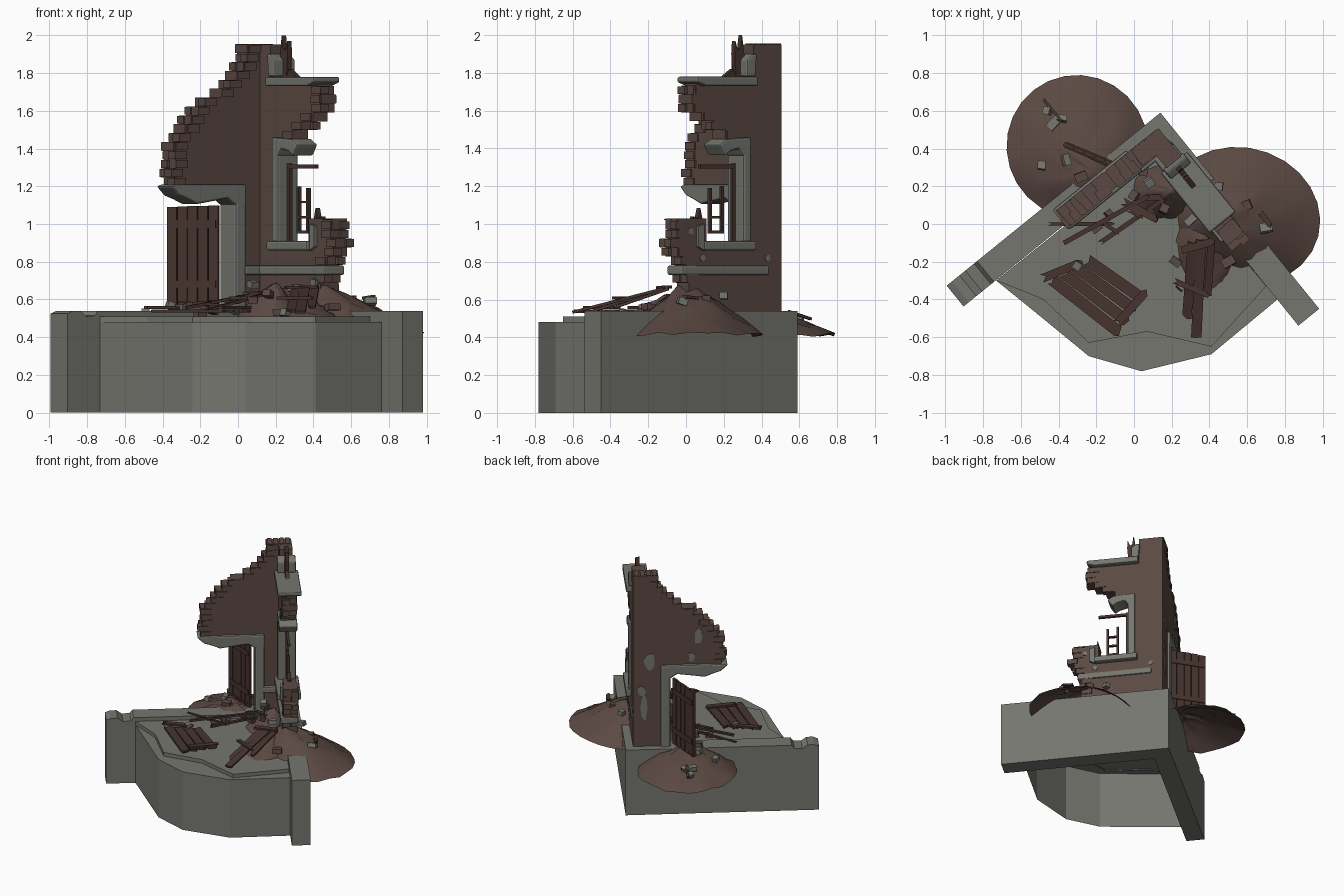
import bpy, bmesh, math, random
from mathutils import Vector, Matrix

if "Cube" in bpy.data.objects:
    bpy.data.objects.remove(bpy.data.objects["Cube"])

random.seed(4)

def material(name, col):
    m = bpy.data.materials.new(name)
    m.diffuse_color = (*col, 1)
    m.use_nodes = True
    m.node_tree.nodes["Principled BSDF"].inputs["Base Color"].default_value = m.diffuse_color
    return m

STONE = material("grey_stone", (0.18, 0.18, 0.16))
BRICK = material("brown_brick", (0.105, 0.066, 0.055))
WOOD = material("dark_wood", (0.062, 0.034, 0.028))

# Ruin frame: u runs along the left wing, v along the right wing, from the back corner
A = math.atan2(-0.629, -0.777)
RUIN = Matrix.Translation((0.14, 0.59, 0)) @ Matrix.Rotation(A, 4, 'Z')

def finish(name, bm, mat, frame=None, smooth=False, bevel=0):
    bmesh.ops.recalc_face_normals(bm, faces=bm.faces)
    me = bpy.data.meshes.new(name)
    bm.to_mesh(me)
    bm.free()
    me.materials.append(mat)
    ob = bpy.data.objects.new(name, me)
    bpy.context.collection.objects.link(ob)
    if frame:
        ob.matrix_world = frame
    if bevel:
        b = ob.modifiers.new("soft", 'BEVEL')
        b.width, b.segments = bevel, 2
    if smooth:
        for p in me.polygons:
            p.use_smooth = True
    return ob

def add_prism(bm, pts, lo, hi, place):
    """Extrude a 2D outline; place(a, b, depth) gives the 3D point."""
    n = len(pts)
    f = [bm.verts.new(place(a, b, lo)) for a, b in pts]
    g = [bm.verts.new(place(a, b, hi)) for a, b in pts]
    bm.faces.new(f)
    bm.faces.new(g[::-1])
    for i in range(n):
        j = (i + 1) % n
        bm.faces.new((f[i], f[j], g[j], g[i]))

LEFT = lambda a, z, d: (a, d, z)     # outline along u, thickness along v
RIGHT = lambda a, z, d: (d, a, z)    # outline along v, thickness along u

def prism(name, pts, lo, hi, place, mat, bevel=0):
    bm = bmesh.new()
    add_prism(bm, pts, lo, hi, place)
    return finish(name, bm, mat, RUIN, bevel=bevel)

def rect(a0, a1, z0, z1):
    return [(a0, z0), (a1, z0), (a1, z1), (a0, z1)]

def add_box(bm, mat4, size):
    bmesh.ops.create_cube(bm, size=1, matrix=mat4 @ Matrix.Diagonal((*size, 1)))

# Foundation wings
prism("left_foundation", [(0, 0), (1.457, 0), (1.457, .525), (1.42, .54), (1.37, .54), (1.33, .51),
      (1.27, .515), (1.25, .54), (0, .54)], 0, .142, LEFT, STONE)
prism("right_foundation", rect(0, 1.337, 0, .54), 0, .142, RIGHT, STONE)

# Floor platform: hollow below, outer step with a raised inner layer
def shell(name, pts, z0, z1):
    bm = bmesh.new()
    lo = [bm.verts.new((x, y, z0)) for x, y in pts]
    hi = [bm.verts.new((x, y, z1)) for x, y in pts]
    bm.faces.new(hi)
    for i in range(len(pts) - 1):
        bm.faces.new((lo[i], lo[i + 1], hi[i + 1], hi[i]))
    finish(name, bm, STONE)

shell("floor_platform", [(-.73, -.30), (-.52, -.47), (-.24, -.70), (.04, -.78), (.41, -.69), (.76, -.40),
                         (.12, .38)], 0, .48)
shell("floor_slab", [(-.73, -.30), (-.48, -.40), (-.24, -.63), (.07, -.57), (.41, -.65), (.70, -.33),
                     (.12, .38)], .47, .51)

# Brick walls with stepped broken edges
C = .047
def steps(knots, z0, z1):
    """Stair outline going up: knots are (z, reach)."""
    out, ends, z = [], [], z0
    while z < z1 - .01:
        t, zc = min(z + C, z1), z + C / 2
        for (za, ra), (zb, rb) in zip(knots, knots[1:]):
            if za <= zc <= zb:
                r = ra + (rb - ra) * (zc - za) / (zb - za)
        r += random.uniform(-.02, .01)
        out += [(r, z), (r, t)]
        ends.append((r, z, t))
        z = t
    return out, ends

ls, le = steps([(1.2, .73), (1.27, .77), (1.32, .74), (1.42, .77), (1.47, .69), (1.56, .62), (1.66, .52),
                (1.7, .41), (1.8, .32), (1.88, .25), (2, .23)], 1.2, 1.95)
prism("left_brick_wall", [(.06, .5), (.28, .5), (.28, 1.2)] + ls + [(.06, 1.95)], .06, .16, LEFT, BRICK)
ra, rea = steps([(.5, .70), (.78, .71), (.85, .76), (.91, .81), (.95, .77), (1.1, .77)], .5, 1.03)
rb, reb = steps([(1.44, .38), (1.5, .50), (1.56, .60), (1.62, .69), (1.68, .66), (1.8, .63)], 1.45, 1.75)
prism("right_brick_wall", [(.06, .5)] + ra + [(.57, 1.03), (.57, .9), (.29, .9), (.29, 1.45)] + rb +
      [(.25, 1.75), (.25, 1.95), (.06, 1.95)], .06, .16, RIGHT, BRICK)

# Loose single bricks along the broken edges
bm = bmesh.new()
for ends, place in ((le, LEFT), (rea, RIGHT), (reb, RIGHT)):
    for r, z, t in ends:
        for k in (0, 1):
            e = r + random.uniform(-.015, .022)
            add_prism(bm, rect(e - .08, e, z + .003, t - .003), .054 + k * .056, .106 + k * .062, place)
for k in range(4):
    add_prism(bm, rect(.07 + k * .045, .105 + k * .045, 1.94, 1.955), .055, .16, LEFT)
finish("edge_bricks", bm, BRICK, RUIN)

# Stone trims: door jamb, lintel, window surrounds, sills, base ledge
prism("door_jamb", rect(.265, .34, .52, 1.2), .04, .18, LEFT, STONE, .015)
prism("door_lintel", [(.265, 1.21), (.265, 1.1), (.34, 1.1), (.39, 1.135), (.5, 1.12), (.6, 1.105), (.66, 1.13),
      (.72, 1.15), (.775, 1.2), (.74, 1.21)], .04, .18, LEFT, STONE, .012)
prism("window_jamb", rect(.28, .335, .9, 1.43), .04, .18, RIGHT, STONE, .012)
prism("window_head", [(.28, 1.46), (.28, 1.36), (.335, 1.36), (.36, 1.40), (.42, 1.385), (.46, 1.36), (.50, 1.42),
      (.45, 1.45)], .04, .18, RIGHT, STONE, .01)
prism("window_sill", rect(.26, .60, .86, .91), .02, .20, RIGHT, STONE, .01)
prism("sill_block", [(.60, .86), (.64, .88), (.64, .99), (.6, 1.0)], .04, .18, RIGHT, STONE)
prism("upper_window_sill", [(.25, 1.73), (.60, 1.73), (.66, 1.75), (.66, 1.78), (.25, 1.78)], .02, .20, RIGHT, STONE, .01)
prism("upper_window_jamb", [(.25, 1.78), (.31, 1.78), (.31, 1.87), (.27, 1.9), (.24, 1.9)], .04, .18, RIGHT, STONE, .01)
prism("left_base_ledge", rect(.15, .28, .73, .78), .14, .185, LEFT, STONE, .01)
prism("right_base_ledge", rect(.15, .74, .73, .78), .05, .185, RIGHT, STONE, .01)

# Plaster patches on the outer faces
def blob(a, z, w, h):
    return [(a + w * math.cos(i * .785) * random.uniform(.6, 1.1), z + h * math.sin(i * .785) * random.uniform(.7, 1.1))
            for i in range(8)]
for i, s in enumerate([(.19, 1.25, .05, .08), (.14, .86, .035, .13), (.55, 1.44, .035, .07), (.5, 1.27, .03, .04),
                       (.12, 1.0, .04, .04)]):
    prism(f"plaster_patch_{i}", blob(*s), .055, .061, LEFT, STONE)
for i, s in enumerate([(.157, .82, .02, .02), (.6, .82, .025, .02), (.68, .96, .025, .02)]):
    prism(f"side_plaster_patch_{i}", blob(*s), .055, .061, RIGHT, STONE)

# Wooden window remains
bm = bmesh.new()
for a, b, c, d in ((.34, .36, .91, 1.32), (.34, .58, 1.295, 1.315), (.42, .435, .95, 1.2), (.50, .515, .95, 1.19),
                   (.42, .51, .95, .965), (.42, .51, 1.03, 1.042), (.42, .51, 1.11, 1.122)):
    add_prism(bm, rect(a, b, c, d), .10, .12, RIGHT)
for pts in ([(.28, 1.78), (.34, 1.78), (.35, 1.9), (.345, 1.97), (.33, 1.92), (.31, 1.93), (.30, 2.0), (.285, 1.9)],
            [(.34, 1.78), (.42, 1.78), (.36, 1.82)],
            [(.56, .99), (.64, .99), (.63, 1.04), (.60, 1.03), (.585, 1.085), (.57, 1.03)]):
    add_prism(bm, pts, .095, .125, RIGHT)
finish("window_frame_remains", bm, WOOD, RUIN)

# Planks with split ends
def add_plank(bm, p, q, w=.05, t=.015, split=.03):
    p, q = Vector(p), Vector(q)
    d = (q - p).normalized()
    s = d.cross(Vector((0, 0, 1))).normalized() * w / 2
    n = s.cross(d).normalized() * t
    L, k = (q - p).length, random.uniform(-.6, .6)
    pts = [(0, -1), (L - split * random.random(), -1), (L, k), (L - split * random.random(), 1), (0, 1),
           (split * random.random(), k)]
    add_prism(bm, pts, 0, 1, lambda a, b, h: p + d * a + s * b + n * h)

def planks(name, items):
    bm = bmesh.new()
    for it in items:
        add_plank(bm, *it)
    finish(name, bm, WOOD)

# Open door: upright boards with two cross battens
bm = bmesh.new()
h, e = Vector((-.10, .31, 0)), Vector((-.375, .425, 0))
ang = math.atan2((e - h).y, (e - h).x)
for i in range(5):
    c = h.lerp(e, (i + .5) / 5)
    top = 1.10 - random.random() * .012
    add_box(bm, Matrix.Translation((c.x, c.y, (top + .56) / 2)) @ Matrix.Rotation(ang, 4, 'Z'), (.055, .02, top - .56))
for z in (.68, 1.0):
    c = h.lerp(e, .5)
    add_box(bm, Matrix.Translation((c.x, c.y, z)) @ Matrix.Rotation(ang, 4, 'Z'), (.27, .034, .04))
finish("open_door", bm, WOOD)

fallen = []
for i in range(4):
    p = Vector((-.25, -.19, .53)).lerp(Vector((-.44, -.29, .53)), i / 3)
    q = Vector((.05, -.40, .53)).lerp(Vector((-.07, -.58, .53)), i / 3)
    fallen.append((p, q, .062, .018))
fallen += [((-.49, -.29, .55), (-.27, -.2, .55), .045), ((-.09, -.53, .55), (.07, -.35, .55), .045)]
planks("fallen_shutter", fallen)
planks("leaning_planks", [((.31, -.09, .66), (.28, -.50, .53), .05), ((.355, -.08, .66), (.33, -.60, .525), .055),
       ((.41, -.09, .65), (.39, -.38, .55), .04), ((.25, -.14, .655), (.43, -.09, .66), .04),
       ((.21, -.30, .6), (.40, -.38, .6), .03)])
planks("fallen_frame", [((-.37, -.10, .53), (.08, .15, .62), .025), ((-.18, -.10, .53), (.17, .14, .63), .025),
       ((-.17, .01, .57), (-.08, -.05, .56), .02), ((-.04, .08, .60), (.05, .03, .6), .02),
       ((.06, .14, .63), (.16, .14, .63), .03), ((-.06, .12, .58), (.13, .02, .63), .04),
       ((-.46, .0, .53), (-.1, .0, .53), .02)])

# Rubble mounds
def mound(name, apex, centre, rx, ry, rim, top, power=1.3, rough=.012, rot=0):
    bm = bmesh.new()
    tip, rings, seg = bm.verts.new((*apex, top)), [], 26
    for k in range(1, 8):
        r, ring = k / 7, []
        for i in range(seg):
            t = i * 2 * math.pi / seg
            x, y = rx * math.cos(t), ry * math.sin(t)
            ex = centre[0] + x * math.cos(rot) - y * math.sin(rot)
            ey = centre[1] + x * math.sin(rot) + y * math.cos(rot)
            ring.append(bm.verts.new((apex[0] + (ex - apex[0]) * r, apex[1] + (ey - apex[1]) * r,
                        rim + (top - rim) * (1 - r ** power) + random.uniform(-rough, rough))))
        rings.append(ring)
    for i in range(seg):
        j = (i + 1) % seg
        bm.faces.new((tip, rings[0][i], rings[0][j]))
        for a, b in zip(rings, rings[1:]):
            bm.faces.new((a[i], b[i], b[j], a[j]))
    finish(name, bm, BRICK, smooth=True)

mound("right_rubble_mound", (.42, 0), (.57, .04), .42, .365, .415, .69, 1.15, rot=-.25)
mound("back_rubble_mound", (-.22, .28), (-.30, .41), .375, .38, .415, .57, 1.5, rot=.3)
mound("inner_rubble", (.36, -.08), (.38, -.12), .17, .25, .49, .63, 1.2)
mound("corner_rubble", (.20, .18), (.16, .17), .18, .15, .50, .69, 1.2)

# Scattered fragments
for name, mat, spots in (
        ("stone_fragments", STONE, [(-.49, .31, .53), (-.36, .34, .57), (-.46, .60, .5), (-.39, .56, .51),
         (-.43, .53, .52), (.7, -.02, .59), (.42, .0, .69), (.25, -.33, .53), (.45, .2, .62), (-.30, -.22, .56),
         (.08, .22, .68), (.3, .02, .66)]),
        ("brick_fragments", BRICK, [(.16, .08, .63), (.08, .06, .60), (-.2, -.02, .52), (.6, .1, .6), (.0, .15, .6),
         (.05, .28, .62), (-.13, .05, .54), (.5, -.2, .56), (.22, -.2, .53), (-.28, .25, .57)])):
    bm = bmesh.new()
    for s in spots:
        m = Matrix.Translation(s) @ Matrix.Rotation(random.random() * 6, 4, 'Z') @ Matrix.Rotation(random.uniform(-.4, .4), 4, 'X')
        add_box(bm, m, (random.uniform(.04, .07), random.uniform(.03, .05), .035))
    finish(name, bm, mat)
planks("mound_splinters", [((.67, .06, .6), (.73, -.02, .61), .03), ((-.48, .66, .49), (-.38, .54, .53), .015),
       ((-.36, .42, .56), (-.13, .31, .58), .025)])
